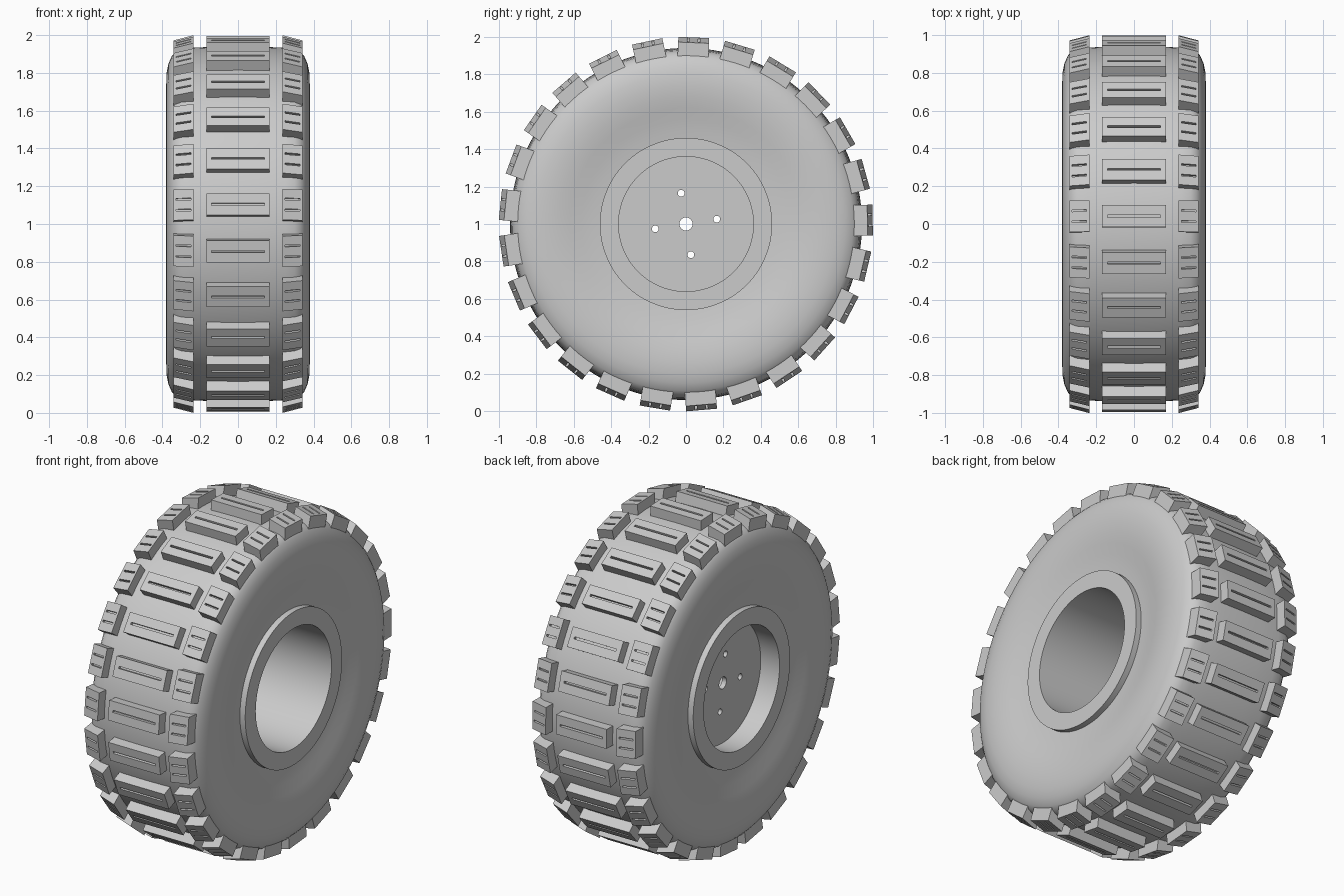
import bpy, bmesh, math
from mathutils import Matrix, Vector

cube = bpy.data.objects.get("Cube")
if cube:
    bpy.data.objects.remove(cube, do_unlink=True)

AXLE = Vector((0, 0, 1))
LUGS = 25
STEP = math.tau / LUGS

grey = bpy.data.materials.new("plain grey")
grey.use_nodes = True
grey.diffuse_color = (0.6, 0.6, 0.6, 1)
grey.node_tree.nodes["Principled BSDF"].inputs["Base Color"].default_value = grey.diffuse_color


def finish(name, bm, smooth=False):
    bmesh.ops.recalc_face_normals(bm, faces=bm.faces)
    mesh = bpy.data.meshes.new(name)
    bm.to_mesh(mesh)
    bm.free()
    obj = bpy.data.objects.new(name, mesh)
    obj.location = AXLE
    mesh.materials.append(grey)
    bpy.context.collection.objects.link(obj)
    if smooth:
        bpy.ops.object.select_all(action='DESELECT')
        obj.select_set(True)
        bpy.context.view_layer.objects.active = obj
        bpy.ops.object.shade_smooth_by_angle(angle=math.radians(35))
    return obj


def lathe(name, profile, segments=128):
    """Spin (x, radius) points around the axle."""
    bm = bmesh.new()
    verts = [bm.verts.new((x, 0, r)) for x, r in profile]
    edges = [bm.edges.new((a, b)) for a, b in zip(verts, verts[1:] + verts[:1])]
    bmesh.ops.spin(bm, geom=verts + edges, cent=(0, 0, 0), axis=(1, 0, 0),
                   angle=math.tau, steps=segments, use_merge=True)
    bmesh.ops.remove_doubles(bm, verts=bm.verts, dist=1e-5)
    return finish(name, bm, True)


def cylinder(bm, radius, x, depth, y=0, z=0, segments=32):
    matrix = Matrix.Translation((x, y, z)) @ Matrix.Rotation(math.pi / 2, 4, 'Y')
    bmesh.ops.create_cone(bm, cap_ends=True, segments=segments, radius1=radius,
                          radius2=radius, depth=depth, matrix=matrix)


def tread_row(name, xs, ts, slots, top, slope, base, slot_depth=0.02):
    """Ring of blocks; xs and ts cut the block top into cells, slots are sunk."""
    bm = bmesh.new()
    grid = [[bm.verts.new((x, t, top - slope * (x - xs[0]))) for t in ts] for x in xs]
    sunk = []
    for i in range(len(xs) - 1):
        for j in range(len(ts) - 1):
            face = bm.faces.new((grid[i][j], grid[i + 1][j],
                                 grid[i + 1][j + 1], grid[i][j + 1]))
            if (i, j) in slots:
                sunk.append(face)
    # block walls reach down into the carcass
    rim_edges = [e for e in bm.edges if e.is_boundary]
    walls = bmesh.ops.extrude_edge_only(bm, edges=rim_edges)["geom"]
    low = [v for v in walls if isinstance(v, bmesh.types.BMVert)]
    for v in low:
        v.co.z = base
    bmesh.ops.contextual_create(bm, geom=[e for e in walls if isinstance(e, bmesh.types.BMEdge)
                                          and e.is_boundary])
    # sipes
    for face in sunk:
        new = bmesh.ops.extrude_face_region(bm, geom=[face])["geom"]
        for v in new:
            if isinstance(v, bmesh.types.BMVert):
                v.co.z -= slot_depth
        if face.is_valid:
            bm.faces.remove(face)
    # repeat around the axle
    block = bm.verts[:] + bm.edges[:] + bm.faces[:]
    start = math.radians(2.4)
    for k in range(1, LUGS):
        copy = bmesh.ops.duplicate(bm, geom=block)["geom"]
        bmesh.ops.rotate(bm, verts=[v for v in copy if isinstance(v, bmesh.types.BMVert)],
                         matrix=Matrix.Rotation(-k * STEP, 3, 'X'))
    bmesh.ops.rotate(bm, verts=bm.verts, matrix=Matrix.Rotation(-start, 3, 'X'))
    return finish(name, bm)


# Tyre carcass: half profile from bead to crown, mirrored
half = [(0.31, 0.44), (0.335, 0.46), (0.34, 0.5), (0.35, 0.56), (0.364, 0.62),
        (0.375, 0.68), (0.38, 0.74), (0.378, 0.8), (0.368, 0.85), (0.35, 0.89),
        (0.33, 0.913), (0.3, 0.927), (0.25, 0.933), (0.13, 0.938)]
lathe("tyre", half + [(0, 0.94)] + [(-x, r) for x, r in reversed(half)])

# Rim barrel
lathe("rim", [(-0.37, 0.36), (-0.37, 0.46), (0.37, 0.46), (0.37, 0.36)])

# Hub disc with a centre bore and four bolt holes
bm = bmesh.new()
cylinder(bm, 0.365, -0.23, 0.03, segments=96)
disc = finish("hub_disc", bm, True)
bm = bmesh.new()
cylinder(bm, 0.035, -0.23, 0.2)
for k in range(4):
    a = math.radians(9) + k * math.pi / 2
    cylinder(bm, 0.018, -0.23, 0.2, 0.166 * math.cos(a), 0.166 * math.sin(a))
cutter = finish("hole_cutter", bm)
cutter.hide_render = True
cut = disc.modifiers.new("holes", 'BOOLEAN')
cut.operation = 'DIFFERENCE'
cut.solver = 'EXACT'
cut.object = cutter
bpy.ops.object.select_all(action='DESELECT')
disc.select_set(True)
bpy.context.view_layer.objects.active = disc
bpy.ops.object.modifier_apply(modifier=cut.name)
bpy.data.objects.remove(cutter, do_unlink=True)

# Centre and shoulder tread blocks
tread_row("centre_tread", [-0.168, -0.14, 0.14, 0.168], [-0.058, -0.006, 0.006, 0.058],
          {(1, 1)}, 0.995, 0, 0.9)
shoulder = tread_row("shoulder_tread", [0.235, 0.25, 0.328, 0.342],
                     [-0.0825, -0.034, -0.024, 0.024, 0.034, 0.0825],
                     {(1, 1), (1, 3)}, 0.997, 0.26, 0.86)
shoulder.modifiers.new("both_sides", 'MIRROR').use_axis[0] = True
